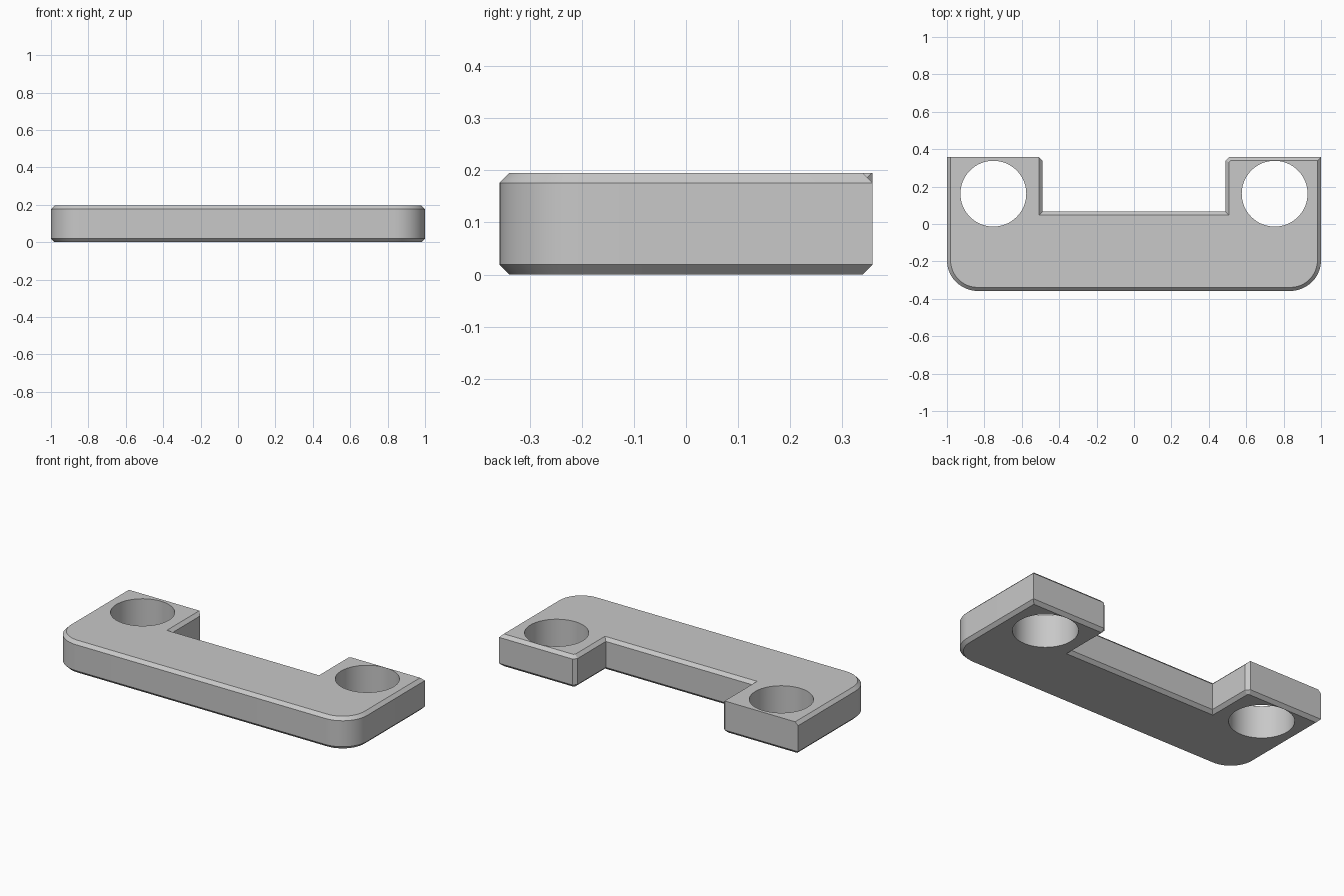
import bpy, bmesh, math
from mathutils import Vector

if "Cube" in bpy.data.objects:
    bpy.data.objects.remove(bpy.data.objects["Cube"])

HALF_Y, HEIGHT, CH = 0.358, 0.195, 0.019     # half depth, thickness, chamfer
NOTCH_X, NOTCH_Y, NICK = 0.49, 0.066, 0.02   # notch half width, floor, corner nick
RADIUS, STEPS = 0.165, 12                    # rounded front corners
HOLE_X, HOLE_Y, HOLE_R = 0.752, 0.162, 0.176


def arc(cx, cy, start):
    return [Vector((cx + RADIUS * math.cos(a), cy + RADIUS * math.sin(a)))
            for a in (start + math.pi / 2 * i / STEPS for i in range(STEPS + 1))]


def inset(points, distances):
    """Move each edge of a counter-clockwise outline inwards by its own distance."""
    n, lines, result = len(points), [], []
    for i, p in enumerate(points):
        d = (points[(i + 1) % n] - p).normalized()
        normal = Vector((-d.y, d.x))
        lines.append((normal, normal.dot(p) + distances[i]))
    for i in range(n):
        (a, c), (b, e) = lines[i - 1], lines[i]
        det = a.x * b.y - a.y * b.x
        result.append(Vector(((c * b.y - e * a.y) / det, (a.x * e - b.x * c) / det)))
    return result


# U-shaped outline, counter-clockwise from the front left corner
outline = arc(-1 + RADIUS, -HALF_Y + RADIUS, math.pi)
outline += arc(1 - RADIUS, -HALF_Y + RADIUS, 1.5 * math.pi)
outline += [Vector(p) for p in (
    (1, HALF_Y), (NOTCH_X + NICK, HALF_Y), (NOTCH_X, HALF_Y - NICK),
    (NOTCH_X, NOTCH_Y), (-NOTCH_X, NOTCH_Y),
    (-NOTCH_X, HALF_Y - NICK), (-NOTCH_X - NICK, HALF_Y), (-1, HALF_Y))]
n = len(outline)
bottom_cut = [CH] * n
top_cut = [CH] * n
top_cut[n - 2] = top_cut[n - 3] = 0.0        # left rear top edge stays square

# Plate built from four stacked outlines
bm = bmesh.new()
layers = [(inset(outline, bottom_cut), 0), (outline, CH),
          (outline, HEIGHT - CH), (inset(outline, top_cut), HEIGHT)]
rings = [[bm.verts.new((p.x, p.y, z)) for p in pts] for pts, z in layers]
for low, high in zip(rings, rings[1:]):
    for i in range(n):
        j = (i + 1) % n
        bm.faces.new((low[i], low[j], high[j], high[i]))
bm.faces.new(rings[0][::-1])
bm.faces.new(rings[-1])
bmesh.ops.remove_doubles(bm, verts=bm.verts, dist=0.00001)
bmesh.ops.recalc_face_normals(bm, faces=bm.faces)
mesh = bpy.data.meshes.new("bracket_plate")
bm.to_mesh(mesh)
bm.free()
plate = bpy.data.objects.new("bracket_plate", mesh)
bpy.context.collection.objects.link(plate)

grey = bpy.data.materials.new("plain grey")
grey.diffuse_color = (0.58, 0.58, 0.58, 1)
grey.use_nodes = True
grey.node_tree.nodes["Principled BSDF"].inputs["Base Color"].default_value = grey.diffuse_color
mesh.materials.append(grey)

# Two through holes
for side, name in ((-1, "left"), (1, "right")):
    bpy.ops.mesh.primitive_cylinder_add(vertices=64, radius=HOLE_R, depth=1,
                                        location=(side * HOLE_X, HOLE_Y, HEIGHT / 2))
    cutter = bpy.context.object
    cutter.name = name + "_hole_cutter"
    cutter.data.materials.append(grey)
    cutter.hide_render = True
    cut = plate.modifiers.new(name + "_hole", 'BOOLEAN')
    cut.operation, cut.solver, cut.object = 'DIFFERENCE', 'EXACT', cutter

# Apply the holes, drop the cutters and shade
bpy.ops.object.select_all(action='DESELECT')
plate.select_set(True)
bpy.context.view_layer.objects.active = plate
for modifier in list(plate.modifiers):
    cutter = modifier.object
    bpy.ops.object.modifier_apply(modifier=modifier.name)
    bpy.data.objects.remove(cutter)
bpy.ops.object.shade_smooth_by_angle(angle=math.radians(30))
